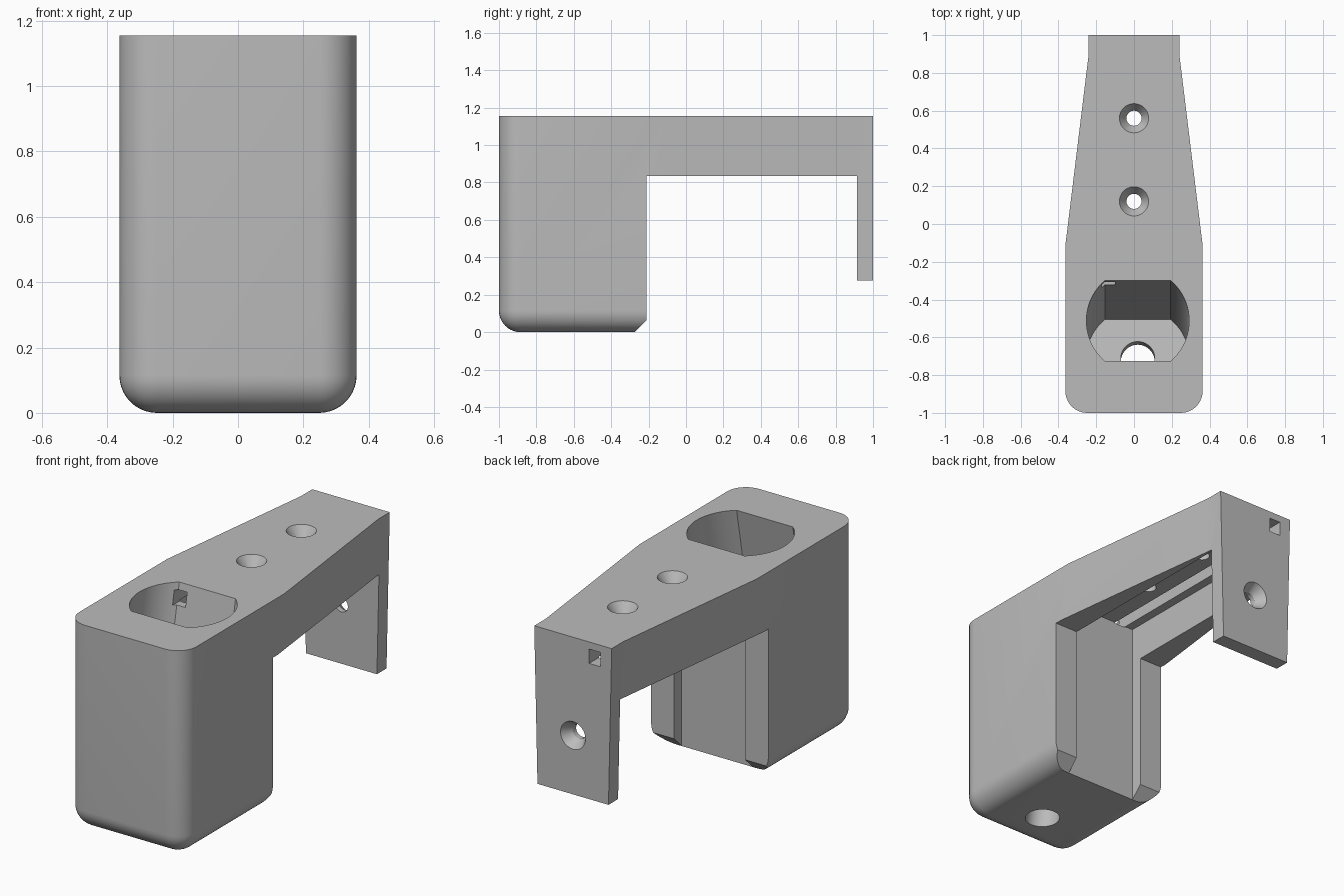
import bpy, bmesh, math
from mathutils import Matrix

cube = bpy.data.objects.get("Cube")
if cube:
    bpy.data.objects.remove(cube, do_unlink=True)

grey = bpy.data.materials.new("light_grey")
grey.use_nodes = True
colour = (0.5, 0.5, 0.5, 1)
grey.diffuse_color = colour
grey.node_tree.nodes["Principled BSDF"].inputs["Base Color"].default_value = colour


def loft(name, lower, upper):
    """Closed solid between two matching loops of 3D points."""
    bm = bmesh.new()
    a = [bm.verts.new(p) for p in lower]
    b = [bm.verts.new(p) for p in upper]
    n = len(a)
    bm.faces.new(a[::-1])
    bm.faces.new(b)
    for i in range(n):
        bm.faces.new((a[i], a[(i + 1) % n], b[(i + 1) % n], b[i]))
    bmesh.ops.recalc_face_normals(bm, faces=bm.faces)
    mesh = bpy.data.meshes.new(name)
    bm.to_mesh(mesh)
    bm.free()
    mesh.materials.append(grey)
    obj = bpy.data.objects.new(name, mesh)
    bpy.context.collection.objects.link(obj)
    return obj


def box(name, x0, x1, y0, y1, z0, z1):
    ring = [(x0, y0), (x1, y0), (x1, y1), (x0, y1)]
    return loft(name, [(*p, z0) for p in ring], [(*p, z1) for p in ring])


def cone(name, r0, r1, z0, z1, place, sides=40):
    turn = [2 * math.pi * i / sides for i in range(sides)]
    obj = loft(name, [(r0 * math.cos(t), r0 * math.sin(t), z0) for t in turn],
               [(r1 * math.cos(t), r1 * math.sin(t), z1) for t in turn])
    obj.data.transform(place)
    return obj


# Bracket body: side profile extruded across the width
HALF, TOP, BACK, UNDER = 0.363, 1.155, -0.21, 0.835
profile = [(-1, 0), (BACK, 0), (BACK, UNDER), (0.915, UNDER), (0.915, 0.275),
           (1, 0.275), (1, TOP), (-1, TOP)]
body = loft("holder_bracket", [(-HALF, *p) for p in profile], [(HALF, *p) for p in profile])

# Rounded front corners and bottom rim of the holder
bm = bmesh.new()
bm.from_mesh(body.data)
rim = []
for e in bm.edges:
    a, b = (v.co for v in e.verts)
    upright = a.y < -0.99 and b.y < -0.99 and abs(a.z - b.z) > 0.5
    low = a.z < 0.01 and b.z < 0.01 and min(a.y, b.y) < -0.99
    if upright or low:
        rim.append(e)
bmesh.ops.bevel(bm, geom=rim, offset=0.115, segments=10, profile=0.5, affect='EDGES')
bm.to_mesh(body.data)
bm.free()

cutters = []


# Tapered and drafted sides of the arm and hook
def edge(y, z):
    return HALF - 0.122 * (y + 0.11) - 0.0226 * (TOP - z)


def taper_loop(side, z):
    pts = [(edge(-0.2, z), -0.2), (edge(0.9, z), 0.9), (edge(0.9, z), 1.1), (0.6, 1.1), (0.6, -0.2)]
    return [(side * x, y, z) for x, y in pts]


for side, label in ((1, "left"), (-1, "right")):
    cutters.append(loft(label + "_taper_cutter", taper_loop(side, 0.2), taper_loop(side, 1.25)))

# Chamfer on the lower back edge
wedge = [(-0.295, -0.02), (-0.19, -0.02), (-0.19, 0.085)]
cutters.append(loft("chamfer_cutter", [(-0.5, *p) for p in wedge], [(0.5, *p) for p in wedge]))

# Channel down the back of the holder and under the arm, then the cable passage
cutters.append(box("channel_cutter", -0.22, 0.22, -0.275, 0.914, -0.1, 1.04))
cutters.append(box("cable_cutter", -0.17, -0.1, -0.4, 1.1, 1.035, 1.115))

# Slanted pocket with flat front and back, plus a drain hole
tilt = Matrix.Translation((0.02, -0.512, TOP)) @ Matrix.Rotation(-0.187, 4, 'X')
radius, flat = 0.272, 0.209
a = math.asin(flat / radius)
arc = [-a + 2 * a * i / 20 for i in range(21)]
outline = [(radius * math.cos(t), radius * math.sin(t)) for t in arc]
outline += [(-x, -y) for x, y in outline]
pocket = loft("pocket_cutter", [(*p, -1.07) for p in outline], [(*p, 0.2) for p in outline])
pocket.data.transform(tilt)
cutters.append(pocket)
cutters.append(cone("drain_cutter", 0.09, 0.09, -1.4, -0.9, tilt))

# Countersunk screw holes: two in the arm, one in the hook
places = [Matrix.Translation((0, y, TOP)) for y in (0.12, 0.56)]
places.append(Matrix.Translation((0, 1, 0.605)) @ Matrix.Rotation(-math.pi / 2, 4, 'X'))
for place in places:
    cutters.append(cone("screw_cutter", 0.04, 0.04, -0.2, 0.05, place))
    cutters.append(cone("countersink_cutter", 0.037, 0.084, -0.06, 0.01, place))

for c in cutters:
    mod = body.modifiers.new(c.name, 'BOOLEAN')
    mod.operation, mod.solver, mod.object = 'DIFFERENCE', 'EXACT', c
    c.hide_render = True

# Apply the cuts and remove the cutters
bpy.context.view_layer.update()
bpy.context.view_layer.objects.active = body
for o in bpy.context.selected_objects:
    o.select_set(False)
body.select_set(True)
for mod in list(body.modifiers):
    bpy.ops.object.modifier_apply(modifier=mod.name)
for c in cutters:
    bpy.data.objects.remove(c, do_unlink=True)
bpy.ops.object.shade_smooth_by_angle(angle=math.radians(25))
